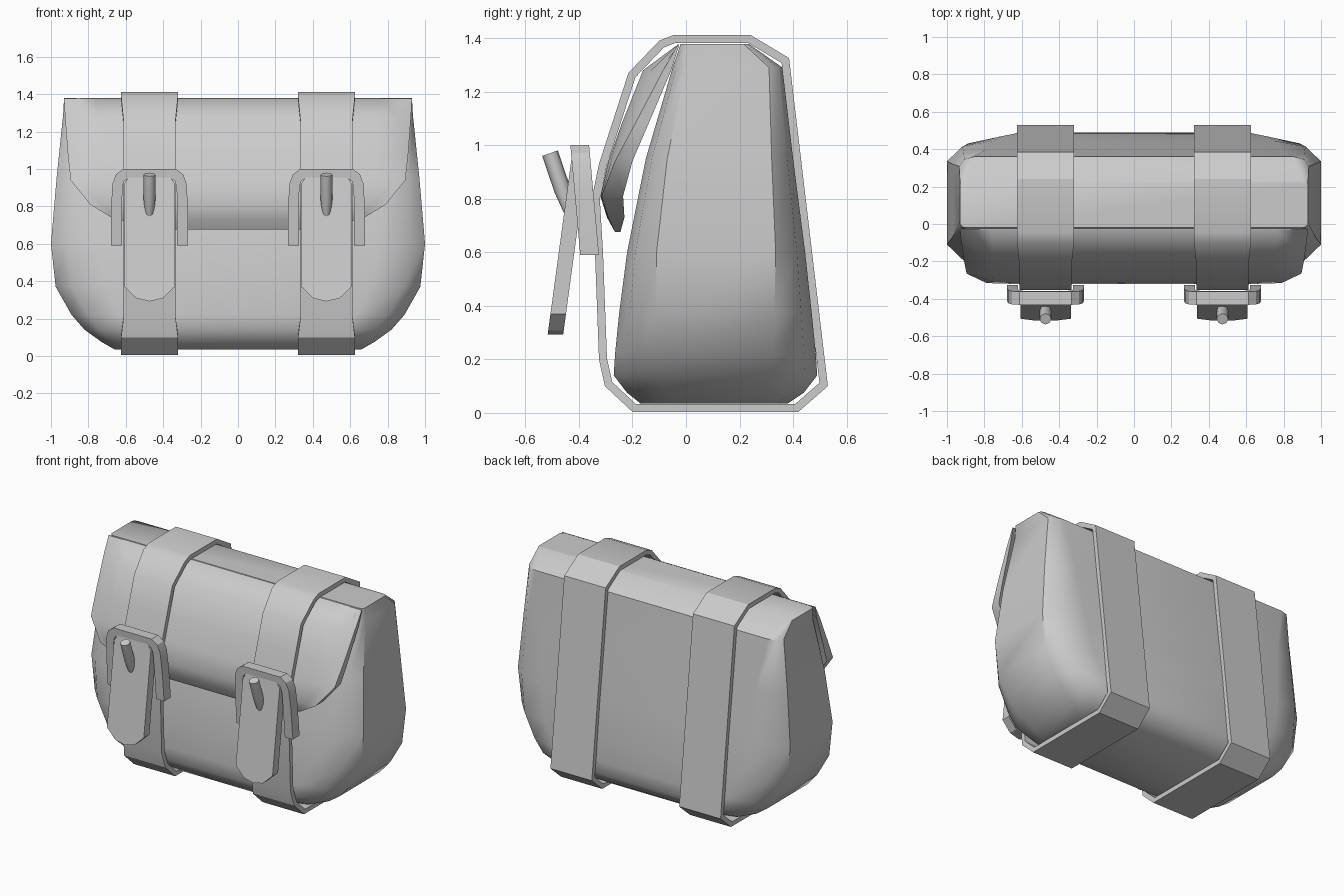
import bpy, bmesh, math
from mathutils import Vector

if "Cube" in bpy.data.objects:
    bpy.data.objects.remove(bpy.data.objects["Cube"])

grey = bpy.data.materials.new("grey leather")
grey.diffuse_color = (0.6, 0.6, 0.6, 1)
grey.use_nodes = True
grey.node_tree.nodes["Principled BSDF"].inputs["Base Color"].default_value = grey.diffuse_color


def make(name, verts, faces, angle=35):
    me = bpy.data.meshes.new(name)
    me.from_pydata([tuple(v) for v in verts], [], faces)
    bm = bmesh.new()
    bm.from_mesh(me)
    bmesh.ops.recalc_face_normals(bm, faces=bm.faces)
    bm.to_mesh(me)
    bm.free()
    me.materials.append(grey)
    ob = bpy.data.objects.new(name, me)
    bpy.context.collection.objects.link(ob)
    bpy.ops.object.select_all(action='DESELECT')
    ob.select_set(True)
    bpy.context.view_layer.objects.active = ob
    if angle:
        bpy.ops.object.shade_smooth_by_angle(angle=math.radians(angle))
    return ob


def loft(name, rings, closed=False, angle=35):
    """Skin equal rings; closed joins last to first, otherwise caps the ends."""
    n, m = len(rings[0]), len(rings)
    verts = [v for r in rings for v in r]
    faces = []
    for i in range(m if closed else m - 1):
        j = (i + 1) % m
        for k in range(n):
            l = (k + 1) % n
            faces.append((i * n + k, i * n + l, j * n + l, j * n + k))
    if not closed:
        faces += [tuple(range(n)), tuple(range((m - 1) * n, m * n))]
    return make(name, verts, faces, angle)


def plate(name, outline, y_at, thick, cx):
    """Leaning plate: outline in (x, z), front face at y_at(z)."""
    rings = [[(cx + x, y_at(z) + d, z) for x, z in outline] for d in (0, thick)]
    return loft(name, rings, angle=30)


# Bag body: rounded horizontal rings (z, half width, front y, back y, corner x, corner y)
levels = [(0.035, 0.66, -0.17, 0.38, 0.18, 0.12),
          (0.075, 0.73, -0.22, 0.44, 0.20, 0.14),
          (0.14, 0.82, -0.27, 0.49, 0.24, 0.17),
          (0.22, 0.89, -0.265, 0.485, 0.26, 0.16),
          (0.37, 0.975, -0.25, 0.47, 0.27, 0.14),
          (0.60, 1.0, -0.22, 0.445, 0.25, 0.11),
          (0.95, 0.97, -0.15, 0.40, 0.18, 0.08),
          (1.29, 0.935, -0.05, 0.36, 0.08, 0.05),
          (1.378, 0.93, -0.02, 0.235, 0.03, 0.02)]
rings = []
for z, x, yf, yb, cx, cy in levels:
    half = [(x - cx, yf), (x - 0.33 * cx, yf + 0.28 * cy), (x, yf + cy),
            (x, yb - cy), (x - 0.33 * cx, yb - 0.28 * cy), (x - cx, yb)]
    rings.append([(a, b, z) for a, b in half] + [(-a, b, z) for a, b in reversed(half)])
loft("bag_body", rings, angle=42)

# Front flap: domed sheet (z, middle y, edge y, half width)
flap_rows = [(1.376, -0.03, -0.03, 0.93), (1.28, -0.16, -0.085, 0.925),
             (1.08, -0.24, -0.19, 0.91), (0.94, -0.29, -0.265, 0.895),
             (0.81, -0.32, -0.315, 0.79), (0.73, -0.295, -0.29, 0.66),
             (0.675, -0.265, -0.265, 0.32)]
cols = [-1, -0.93, -0.82, -0.5, 0, 0.5, 0.82, 0.93, 1]
bulge = {1: 0, 0.93: 0.6, 0.82: 1, 0.5: 1, 0: 1}
verts, faces = [], []
for z, ym, ye, w in flap_rows:
    verts += [(c * w, ye + (ym - ye) * bulge[abs(c)], z) for c in cols]
n = len(cols)
for i in range(len(flap_rows) - 1):
    for k in range(n - 1):
        a = i * n + k
        faces.append((a, a + n, a + n + 1, a + 1))
# back sheet, thin at the top and thicker at the hem, joined round the rim
count = len(verts)
for i, (z, ym, ye, w) in enumerate(flap_rows):
    t = (0.005, 0.03, 0.05, 0.065, 0.08, 0.06, 0.02)[i]
    verts += [(x, y + t, zz) for x, y, zz in verts[i * n:(i + 1) * n]]
faces += [tuple(v + count for v in reversed(f)) for f in faces]
rows = len(flap_rows)
rim = (list(range(n)) + [i * n + n - 1 for i in range(1, rows)]
       + [(rows - 1) * n + k for k in range(n - 2, -1, -1)]
       + [i * n for i in range(rows - 2, 0, -1)])
for a, b in zip(rim, rim[1:] + rim[:1]):
    faces.append((a, b, b + count, a + count))
make("front_flap", verts, faces, 40)

# Strap path: outer outline in (y, z), counter-clockwise
path = [(-0.2, 0.004), (0.42, 0.004), (0.53, 0.1), (0.385, 1.325), (0.24, 1.412),
        (-0.045, 1.412), (-0.1, 1.39), (-0.215, 1.27), (-0.27, 1.1), (-0.325, 0.93),
        (-0.352, 0.8), (-0.34, 0.6), (-0.325, 0.2), (-0.303, 0.1)]


def inset(points, d):
    out = []
    for i, p in enumerate(points):
        p = Vector(p)
        a = (p - Vector(points[i - 1])).normalized()
        b = (Vector(points[(i + 1) % len(points)]) - p).normalized()
        na, nb = Vector((-a.y, a.x)), Vector((-b.y, b.x))
        out.append(p + (na + nb) * d / (1 + na.dot(nb)))
    return out


inner = inset(path, 0.03)

for side, label in ((-1, "left"), (1, "right")):
    cx = 0.473 * side

    # Strap wrapped around the bag
    rings = []
    for (yo, zo), (yi, zi) in zip(path, inner):
        w = 0.152 if zo > 1.3 or zo < 0.15 else 0.14
        rings.append([(cx - w, yo, zo), (cx + w, yo, zo), (cx + w, yi, zi), (cx - w, yi, zi)])
    loft(label + "_strap", rings, closed=True, angle=30)

    # Buckle: rounded arch with two open arms
    arch = [(0.207, 0.59), (0.205, 0.80), (0.198, 0.92), (0.18, 0.97), (0.14, 1.0)]
    hole = [(0.105, 0.955), (0.135, 0.935), (0.145, 0.90), (0.147, 0.80), (0.148, 0.59)]
    outline = (arch + [(-x, z) for x, z in reversed(arch)]
               + [(-x, z) for x, z in reversed(hole)] + hole)
    plate(label + "_buckle", outline, lambda z: -0.395 - 0.037 * (z - 0.59) / 0.41, 0.07, cx)

    # Hanging strap end with a pointed tip
    edge = [(0.0, 0.292), (0.07, 0.308), (0.135, 0.37), (0.135, 0.75), (0.135, 0.92), (0.105, 0.965)]
    outline = edge + [(-x, z) for x, z in reversed(edge[1:])]
    plate(label + "_strap_end", outline, lambda z: -0.425 - 0.088 * (0.97 - z) / 0.65, 0.058, cx)

    # Buckle prong: tapered peg leaning outwards
    top, low = Vector((cx, -0.508, 0.97)), Vector((cx, -0.43, 0.74))
    axis = (top - low).normalized()
    u, v = Vector((1, 0, 0)), axis.cross(Vector((1, 0, 0)))
    rings = []
    for p, r in ((top, 0.031), (low.lerp(top, 0.4), 0.031), (low, 0.021)):
        rings.append([p + (u * math.cos(a) + v * math.sin(a)) * r
                      for a in (math.tau * k / 8 for k in range(8))])
    loft(label + "_prong", rings, angle=50)
